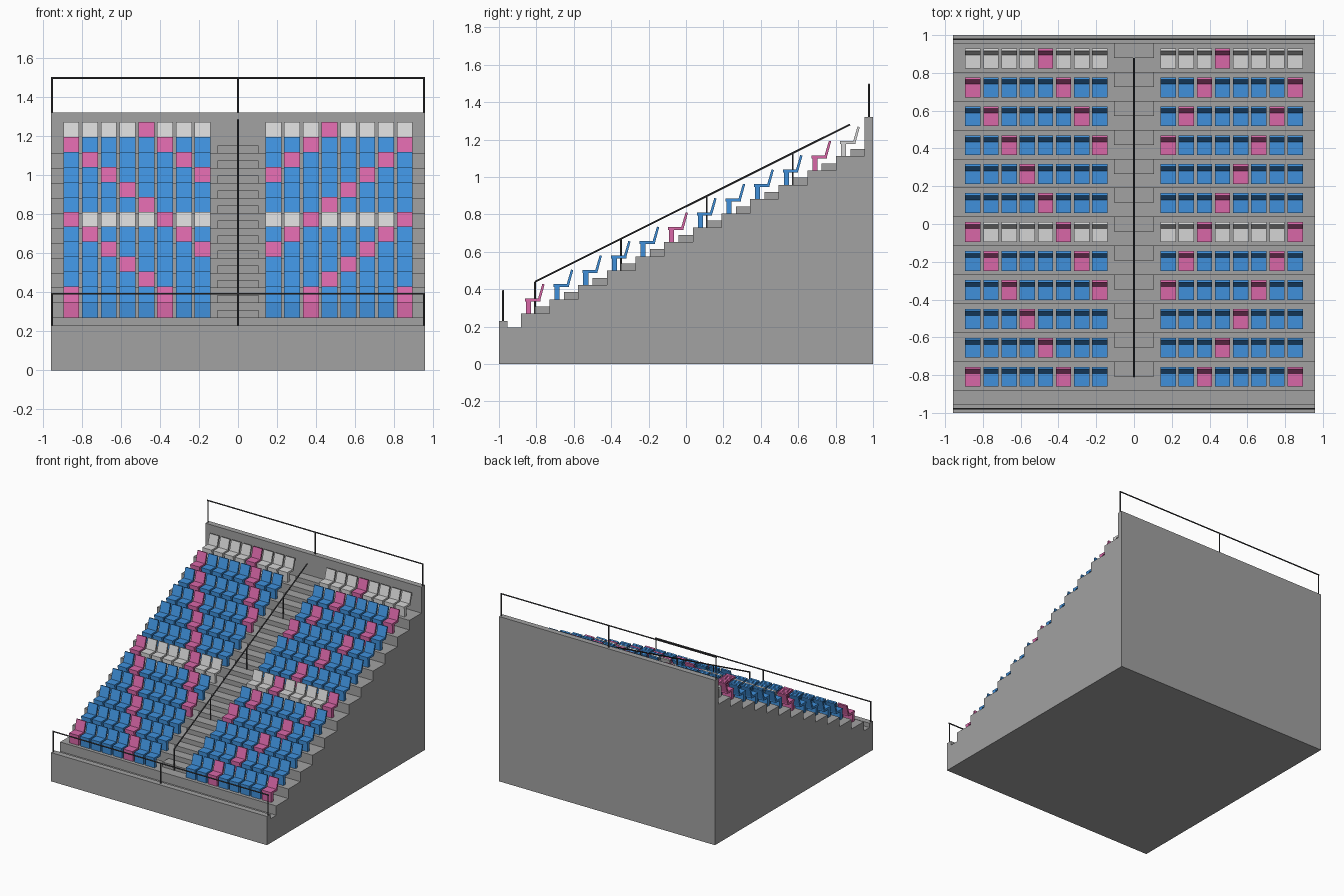
import bpy, bmesh
from mathutils import Vector

cube = bpy.data.objects.get("Cube")
if cube:
    bpy.data.objects.remove(cube, do_unlink=True)

ROWS, SEATS = 12, 8
RUN, RISE = 0.1532, 0.0765      # row depth and height
Y0, Z0 = -0.883, 0.27           # first riser and first tread
HALF_W = 0.957


def material(name, color):
    m = bpy.data.materials.new(name)
    m.use_nodes = True
    m.diffuse_color = (*color, 1)
    m.node_tree.nodes["Principled BSDF"].inputs["Base Color"].default_value = (*color, 1)
    return m


concrete = material("concrete grey", (0.36, 0.36, 0.36))
metal = material("dark metal", (0.06, 0.06, 0.065))
blue = material("seat blue", (0.05, 0.28, 0.71))
pink = material("seat pink", (0.69, 0.135, 0.39))
white = material("seat white", (0.66, 0.66, 0.66))


def add_prism(bm, profile, x0, x1):
    """Extrude a side profile of (y, z) points from x0 to x1."""
    face = bm.faces.new([bm.verts.new((x0, y, z)) for y, z in profile])
    top = bmesh.ops.extrude_face_region(bm, geom=[face])["geom"]
    verts = [g for g in top if isinstance(g, bmesh.types.BMVert)]
    bmesh.ops.translate(bm, vec=(x1 - x0, 0, 0), verts=verts)


def box_profile(y0, y1, z0, z1):
    return [(y0, z0), (y1, z0), (y1, z1), (y0, z1)]


def finish_mesh(bm, name, mat):
    bmesh.ops.recalc_face_normals(bm, faces=bm.faces)
    me = bpy.data.meshes.new(name)
    bm.to_mesh(me)
    bm.free()
    me.materials.append(mat)
    return me


def place(name, me, location=(0, 0, 0)):
    ob = bpy.data.objects.new(name, me)
    ob.location = location
    bpy.context.collection.objects.link(ob)
    return ob


# Terrace: front parapet, gutter, stepped rows and back wall in one profile
profile = [(1, 0), (-1, 0), (-1, 0.23), (-0.955, 0.23), (-0.955, 0.195), (Y0, 0.195)]
for r in range(ROWS):
    z = Z0 + r * RISE
    profile.append((Y0 + r * RUN, z))
    profile.append((Y0 + (r + 1) * RUN, z))
profile[-1] = (0.955, profile[-1][1])
profile += [(0.955, 1.32), (1, 1.32)]
bm = bmesh.new()
add_prism(bm, profile, -HALF_W, HALF_W)
place("terrace", finish_mesh(bm, "terrace", concrete))

# Half-height steps in the aisle
bm = bmesh.new()
for r in range(ROWS):
    y, z = Y0 + (r + 1) * RUN, Z0 + r * RISE
    add_prism(bm, box_profile(y - RUN / 2, y, z, z + RISE / 2), -0.105, 0.105)
place("aisle_steps", finish_mesh(bm, "aisle_steps", concrete))


# Seats: pedestal, pan and leaning backrest
def seat_mesh(name, mat):
    bm = bmesh.new()
    w = 0.0405
    add_prism(bm, box_profile(0.027, 0.054, 0, 0.065), -w, w)
    add_prism(bm, box_profile(0.022, 0.104, 0.065, 0.081), -w, w)
    add_prism(bm, [(0.092, 0.081), (0.105, 0.075), (0.127, 0.156), (0.115, 0.159)], -w, w)
    return finish_mesh(bm, name, mat)


blue_seat = seat_mesh("blue_seat", blue)
pink_seat = seat_mesh("pink_seat", pink)
white_seat = seat_mesh("white_seat", white)

for r in range(ROWS):
    for k in range(SEATS):              # counted from the outer end
        if (k + r) % 5 == 0:
            me = pink_seat
        else:
            me = white_seat if r % 6 == 5 else blue_seat
        x = 0.853 - k * 0.096
        for side, sign in (("left", 1), ("right", -1)):
            place(f"seat_{side}_{r + 1}_{k + 1}", me,
                  (sign * x, Y0 + r * RUN, Z0 + r * RISE))


# Railings
def bar(name, a, b, radius=0.005):
    a, b = Vector(a), Vector(b)
    bm = bmesh.new()
    bmesh.ops.create_cone(bm, cap_ends=True, segments=8, radius1=radius,
                          radius2=radius, depth=(b - a).length)
    ob = place(name, finish_mesh(bm, name, metal), (a + b) / 2)
    ob.rotation_euler = (b - a).to_track_quat("Z", "Y").to_euler()


for label, y, base, top in (("front", -0.978, 0.23, 0.392), ("back", 0.978, 1.32, 1.495)):
    bar(f"{label}_rail", (-HALF_W, y, top), (HALF_W, y, top))
    for i, x in enumerate((-0.951, 0, 0.951)):
        bar(f"{label}_rail_post_{i + 1}", (x, y, base), (x, y, top))

# Sloping handrail along the aisle, with a post every third row
y_start, z_start = -0.808, 0.44
bar("aisle_handrail", (0, y_start, z_start),
    (0, y_start + 11 * RUN, z_start + 11 * RISE))
for r in range(0, 10, 3):
    y = y_start + r * RUN
    bar(f"aisle_post_{r // 3 + 1}", (0, y, Z0 + r * RISE), (0, y, z_start + r * RISE))
